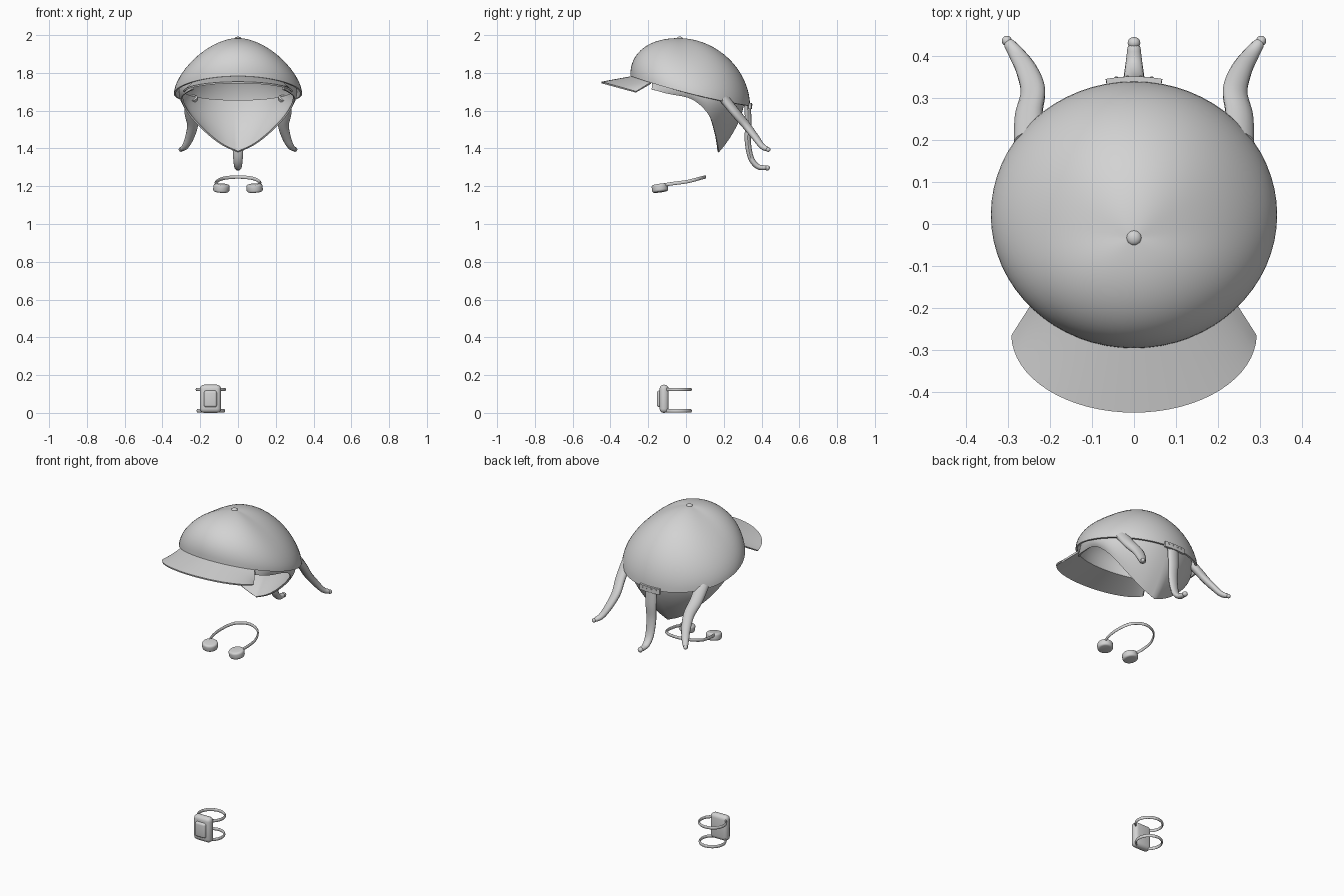
import bpy, bmesh, math
from mathutils import Vector, Matrix

if "Cube" in bpy.data.objects:
    bpy.data.objects.remove(bpy.data.objects["Cube"])

grey = bpy.data.materials.new("plain grey")
grey.diffuse_color = (0.65, 0.65, 0.65, 1)
grey.use_nodes = True
grey.node_tree.nodes["Principled BSDF"].inputs["Base Color"].default_value = grey.diffuse_color


def finish(ob, mods=(), angle=40):
    """Apply modifiers, colour and smooth."""
    bpy.ops.object.select_all(action='DESELECT')
    ob.select_set(True)
    bpy.context.view_layer.objects.active = ob
    for kind, props in mods:
        m = ob.modifiers.new(kind, kind)
        for k, v in props.items():
            setattr(m, k, v)
        bpy.ops.object.modifier_apply(modifier=m.name)
    ob.data.materials.clear()
    ob.data.materials.append(grey)
    bpy.ops.object.shade_smooth_by_angle(angle=math.radians(angle))
    return ob


def from_bmesh(name, bm, mods=(), angle=40):
    bmesh.ops.remove_doubles(bm, verts=bm.verts, dist=1e-5)
    bmesh.ops.recalc_face_normals(bm, faces=bm.faces)
    me = bpy.data.meshes.new(name)
    bm.to_mesh(me)
    bm.free()
    ob = bpy.data.objects.new(name, me)
    bpy.context.collection.objects.link(ob)
    return finish(ob, mods, angle)


def skin(name, rows, wrap=False, loop=False, caps=False, mods=(), angle=40):
    """Surface through rows of points; wrap closes each row, loop joins last row to first."""
    bm = bmesh.new()
    vs = [[bm.verts.new(p) for p in row] for row in rows]
    n, m = len(vs), len(vs[0])
    for i in range(n if loop else n - 1):
        for j in range(m if wrap else m - 1):
            a, b = vs[i], vs[(i + 1) % n]
            bm.faces.new((a[j], a[(j + 1) % m], b[(j + 1) % m], b[j]))
    if caps:
        bm.faces.new(vs[0])
        bm.faces.new(vs[-1])
    return from_bmesh(name, bm, mods, angle)


def spline(pts, steps=5):
    """Catmull-Rom curve through vectors."""
    p = [Vector(q) for q in pts]
    p = [2 * p[0] - p[1]] + p + [2 * p[-1] - p[-2]]
    out = []
    for i in range(1, len(p) - 2):
        a, b, c, d = p[i - 1:i + 3]
        for k in range(steps):
            t = k / steps
            out.append(0.5 * (2 * b + (c - a) * t + (2 * a - 5 * b + 4 * c - d) * t * t
                              + (3 * b - a - 3 * c + d) * t ** 3))
    return out + [p[-2]]


def tube(name, path, width, depth, side, loop=False, square=False, sides=14, angle=40):
    """Sweep an ellipse or rectangle; width runs along side. Sizes are functions of 0..1."""
    n, rows = len(path), []
    for i, c in enumerate(path):
        nxt = path[(i + 1) % n] if loop else path[min(i + 1, n - 1)]
        prv = path[i - 1] if loop or i else path[0]
        t = (nxt - prv).normalized()
        s = Vector(side)
        s = (s - t * s.dot(t)).normalized()
        d = t.cross(s)
        w, h = width(i / (n - 1)), depth(i / (n - 1))
        if square:
            sec = [(1, 1), (-1, 1), (-1, -1), (1, -1)]
        else:
            sec = [(math.cos(2 * math.pi * k / sides), math.sin(2 * math.pi * k / sides)) for k in range(sides)]
        rows.append([c + s * (w * u) + d * (h * v) for u, v in sec])
    return skin(name, rows, wrap=True, loop=loop, caps=not loop, angle=angle)


def ball(name, centre, size, mat=Matrix()):
    bm = bmesh.new()
    bmesh.ops.create_uvsphere(bm, u_segments=20, v_segments=12, radius=1,
                              matrix=Matrix.Translation(centre) @ mat @ Matrix.Diagonal((*size, 1)))
    return from_bmesh(name, bm)


def box(name, lo, hi, bevel):
    lo, hi = Vector(lo), Vector(hi)
    bm = bmesh.new()
    bmesh.ops.create_cube(bm, size=1, matrix=Matrix.Translation((lo + hi) / 2) @ Matrix.Diagonal((*(hi - lo), 1)))
    return from_bmesh(name, bm, [('BEVEL', dict(width=bevel, segments=4))])


def rim(deg, scale=1.0, dz=0.0):
    """Slanted cap opening; 0 degrees is the front."""
    a = math.radians(deg)
    y = 0.022 - 0.312 * math.cos(a)
    z = 1.703 - 0.26 * y + 0.15 * y * y
    return Vector((0.335 * scale * math.sin(a), 0.022 - 0.312 * scale * math.cos(a), z + dz))


# cap dome: meridians from the crown to the slanted rim, squarer in front and leaner at the sides
crown = Vector((0, -0.035, 1.987))
rows = []
for i in range(19):
    f = math.pi / 2 * i / 18
    row = []
    for j in range(64):
        deg = 360 * j / 64
        c = math.cos(math.radians(deg))
        p = 1.57 + (0.7 if c > 0 else 0.36) * c * c
        u, d = math.sin(f) ** (2 / p), 1 - max(math.cos(f), 0) ** (2 / p)
        r = rim(deg)
        row.append(Vector((r.x * u, crown.y + (r.y - crown.y) * u, crown.z + (r.z - crown.z) * d)))
    rows.append(row)
skin("cap_dome", rows, wrap=True, mods=[('SOLIDIFY', dict(thickness=0.01, offset=0))])
ball("crown_button", (0, -0.033, 1.988), (0.018, 0.018, 0.012))

# visor: from the front of the rim to an elliptical outer edge
rows = []
for i in range(33):
    v = -1 + i / 16
    a = v * math.pi / 2
    inner = rim(v * 47, 0.98, -0.004)
    outer = Vector((0.288 * math.sin(a), -0.265 - 0.182 * math.cos(a), 1.707 + 0.05 * math.cos(a)))
    rows.append([inner.lerp(outer, k / 5) for k in range(6)])
skin("visor", rows, mods=[('SOLIDIFY', dict(thickness=0.009, offset=0))])

# neck flap: hangs inside the rim, long at the back and fading out towards the temples
edge = spline([(0, 0.17, 1.39), (0.085, 0.165, 1.43), (0.174, 0.15, 1.50), (0.262, 0.115, 1.595),
               (0.295, 0.03, 1.672), (0.275, -0.1, 1.70), (0.24, -0.18, 1.72)])
half = []
for i, low in enumerate(edge):
    s = i / (len(edge) - 1)
    top = rim(180 - 133 * s, 0.91, 0.03)
    out = Vector((top.x, top.y - 0.02, 0)).normalized() * 0.1 * (1 - s)
    half.append([top.lerp(low, k / 8) + out * (k / 8) * (1 - k / 8) for k in range(9)])
mirrored = [[Vector((-p.x, p.y, p.z)) for p in row] for row in half[:0:-1]]
skin("neck_flap", mirrored + half, mods=[('SOLIDIFY', dict(thickness=0.01, offset=0))])

# hanging tails: a pair at the sides and one at the back, each with a rounded tip


def taper(a, b):
    return lambda t: (a + (b - a) * t ** 1.5) * (1 if t < 0.999 else 0.6)


for sx, label in ((-1, "left"), (1, "right")):
    path = spline([(sx * x, y, z) for x, y, z in (
        (0.25, 0.20, 1.675), (0.25, 0.26, 1.60), (0.24, 0.315, 1.535),
        (0.255, 0.365, 1.47), (0.278, 0.403, 1.42), (0.302, 0.435, 1.402))])
    tube(label + "_tail", path, taper(0.037, 0.012), taper(0.024, 0.012), (1, -0.5 * sx * sx * sx, 0))
    ball(label + "_tail_tip", path[-1], (0.012, 0.012, 0.012))
path = spline([(0, 0.325, 1.645), (0, 0.33, 1.54), (0, 0.327, 1.45),
               (0, 0.343, 1.36), (0, 0.38, 1.312), (0, 0.43, 1.305)])
tube("back_tail", path, taper(0.036, 0.014), taper(0.018, 0.013), (1, 0, 0))
ball("back_tail_tip", path[-1], (0.015, 0.014, 0.014))

# closing strap with studs at the back of the rim
tube("closing_strap", [rim(180 + d, 1.03, 0.0) for d in range(-11, 12, 2)],
     lambda t: 0.016, lambda t: 0.007, (0, 0, 1), square=True)
for k in (-7, -2.5, 2.5, 7):
    ball("strap_stud", rim(180 + k, 1.045, 0.006), (0.005, 0.005, 0.005))

# headset: horseshoe band with two tilted pads
arc = [(0.1, -0.135, 1.212), (0.117, -0.07, 1.222), (0.113, 0.01, 1.233), (0.075, 0.075, 1.25)]
path = spline(arc + [(0, 0.102, 1.257)] + [(-x, y, z) for x, y, z in reversed(arc)], 6)
tube("headset_band", path, lambda t: 0.009, lambda t: 0.005, (0, 0, 1))
for sx in (-1, 1):
    bm = bmesh.new()
    bmesh.ops.create_cone(bm, cap_ends=True, segments=28, radius1=0.043, radius2=0.043, depth=0.042,
                          matrix=Matrix.Translation((sx * 0.088, -0.138, 1.198))
                          @ Matrix.Rotation(math.radians(8), 4, 'X') @ Matrix.Rotation(-sx * 0.07, 4, 'Y'))
    from_bmesh("headset_pad", bm, [('BEVEL', dict(width=0.012, segments=4, limit_method='ANGLE'))])

# wrist device: rounded body, raised screen and two ring straps
box("device_body", (-0.202, -0.14, 0.008), (-0.09, -0.092, 0.157), 0.022)
box("device_screen", (-0.18, -0.154, 0.038), (-0.112, -0.13, 0.126), 0.012)
for z, rx in ((0.132, 0.075), (0.01, 0.07)):
    ring = [Vector((-0.144 + rx * math.cos(a), -0.045 + 0.071 * math.sin(a), z))
            for a in (2 * math.pi * k / 40 for k in range(40))]
    if z < 0.1:
        ring = [p + Vector((0, 0, 0.009)) for p in ring]
    tube("strap_ring", ring, lambda t: 0.009 if z < 1 else 0, lambda t: 0.005, (0, 0, 1), loop=True)

# stand on the ground
bpy.context.view_layer.update()
low = min((o.matrix_world @ v.co).z for o in bpy.data.objects for v in o.data.vertices)
for o in bpy.data.objects:
    o.location.z -= low
